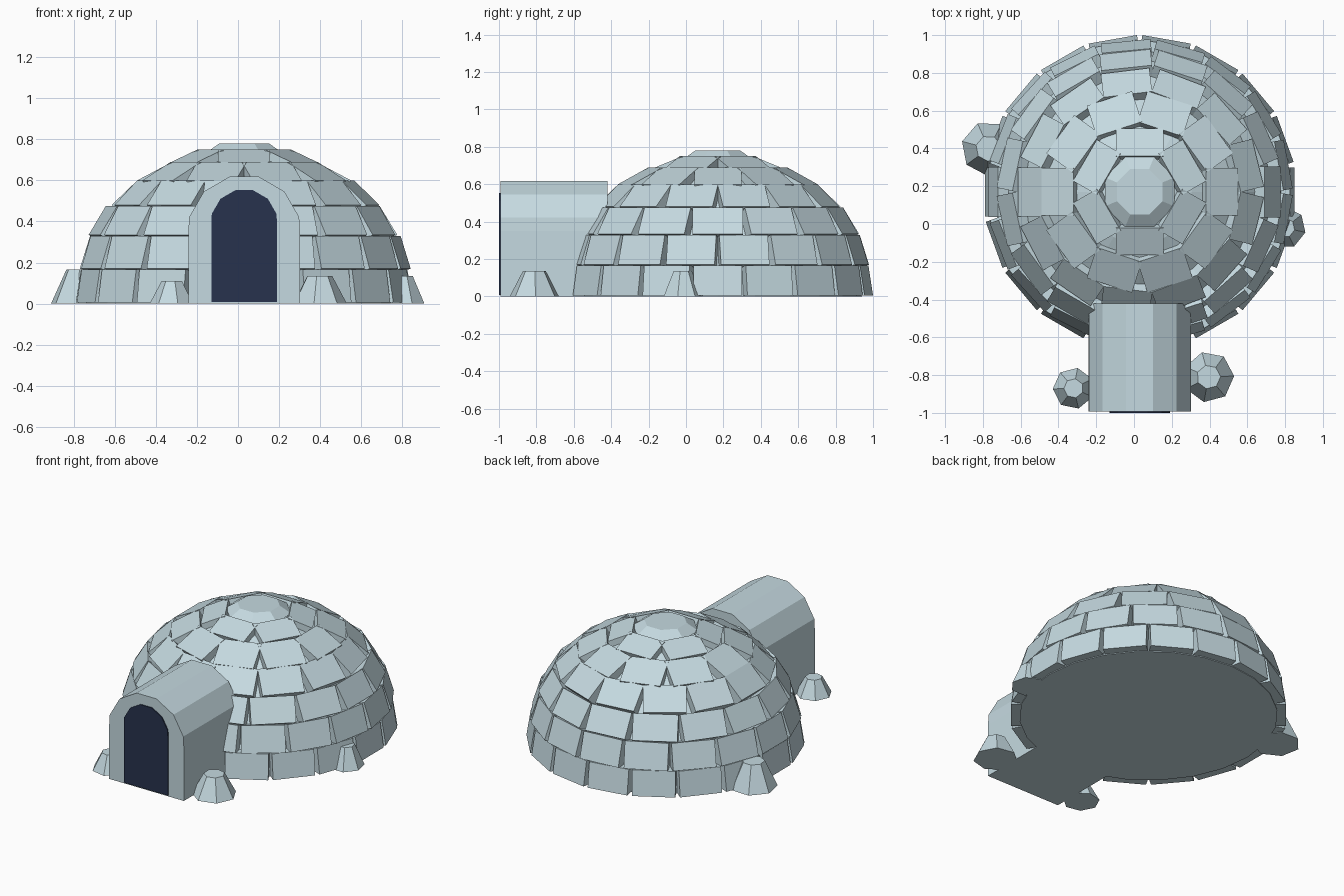
import bpy, bmesh, math
from mathutils import Vector

if "Cube" in bpy.data.objects:
    bpy.data.objects.remove(bpy.data.objects["Cube"])

CENTRE = Vector((0.03, 0.17, 0))


def material(name, rgb):
    mat = bpy.data.materials.new(name)
    mat.use_nodes = True
    mat.diffuse_color = (*rgb, 1)
    mat.node_tree.nodes["Principled BSDF"].inputs["Base Color"].default_value = (*rgb, 1)
    return mat


SNOW = material("snow_blue", (0.56, 0.70, 0.75))
DARK = material("dark_navy", (0.02, 0.032, 0.075))


def finish(name, bm, mat):
    bmesh.ops.recalc_face_normals(bm, faces=bm.faces)
    mesh = bpy.data.meshes.new(name)
    bm.to_mesh(mesh)
    bm.free()
    mesh.materials.append(mat)
    obj = bpy.data.objects.new(name, mesh)
    bpy.context.collection.objects.link(obj)
    return obj


def frustum(name, x, y, z, r_low, r_high, height, sides, turn=0):
    bm = bmesh.new()
    bmesh.ops.create_cone(bm, cap_ends=True, segments=sides, radius1=r_low,
                          radius2=r_high, depth=height)
    obj = finish(name, bm, SNOW)
    obj.location = (x, y, z + height / 2)
    obj.rotation_euler.z = math.radians(turn)


# Inner dome that closes the gaps between the blocks
bm = bmesh.new()
rings = []
for i in range(8):
    a = math.radians(i * 11.5)
    r, z = 0.77 * math.cos(a), 0.735 * math.sin(a)
    rings.append([bm.verts.new(CENTRE + Vector((r * math.cos(t), r * math.sin(t), z)))
                  for t in (math.tau * k / 24 for k in range(24))])
for low, high in zip(rings, rings[1:]):
    for k in range(24):
        n = (k + 1) % 24
        bm.faces.new((low[k], low[n], high[n], high[k]))
bm.faces.new(rings[0])
bm.faces.new(rings[-1])
finish("inner_dome", bm, SNOW)


# Courses of straight, leaning blocks: count, bottom radius and z, top radius and z
COURSES = [
    (18, 0.82, 0.005, 0.795, 0.165),
    (17, 0.80, 0.17, 0.75, 0.33),
    (15, 0.745, 0.335, 0.66, 0.475),
    (13, 0.645, 0.48, 0.52, 0.60),
    (10, 0.52, 0.60, 0.35, 0.69),
    (6, 0.335, 0.69, 0.19, 0.75),
]
THICK = 0.07
for row, (count, r0, z0, r1, z1) in enumerate(COURSES):
    bm = bmesh.new()
    half = 0.46 * math.tau * (r0 + r1) / 2 / count
    inward = Vector((z0 - z1, r0 - r1)).normalized() * THICK
    inward.y = -abs(inward.y) if row else 0
    section = [(r0, z0), (r1, z1), (r1 + inward.x, z1 + inward.y),
               (r0 + inward.x, z0 + inward.y)]
    for k in range(count):
        a = math.tau * (k + 0.5 * (row % 2)) / count
        out = Vector((math.cos(a), math.sin(a), 0))
        side = Vector((-out.y, out.x, 0))
        ends = [[bm.verts.new(CENTRE + out * r + side * s + Vector((0, 0, z)))
                 for r, z in section] for s in (-half, half)]
        bm.faces.new(ends[0])
        bm.faces.new(ends[1])
        for i in range(4):
            j = (i + 1) % 4
            bm.faces.new((ends[0][i], ends[0][j], ends[1][j], ends[1][i]))
    finish(f"block_course_{row + 1}", bm, SNOW)

# Crown stone
frustum("crown_stone", CENTRE.x, CENTRE.y, 0.735, 0.20, 0.13, 0.045, 8, 22.5)


# Arched solid running along y, with a twelve-sided round top
def arch(name, radius, spring, base, y0, y1, mat):
    profile = [(radius * 0.98, base), (radius * 0.98, spring)]
    profile += [(radius * math.cos(math.radians(d)), spring + radius * math.sin(math.radians(d)))
                for d in range(15, 180, 30)]
    profile += [(-radius * 0.98, spring), (-radius * 0.98, base)]
    bm = bmesh.new()
    face = bm.faces.new([bm.verts.new((CENTRE.x + x, y0, z)) for x, z in profile])
    new = bmesh.ops.extrude_face_region(bm, geom=[face])["geom"]
    bmesh.ops.translate(bm, vec=(0, y1 - y0, 0),
                        verts=[v for v in new if isinstance(v, bmesh.types.BMVert)])
    finish(name, bm, mat)


arch("entrance_tunnel", 0.277, 0.35, 0, -0.993, -0.42, SNOW)
arch("doorway", 0.163, 0.395, 0.008, -1.0, -0.991, DARK)

# Snow lumps around the base: x, y, radius, height, turn
LUMPS = [
    (-0.77, 0.40, 0.145, 0.165, 75),
    (0.395, -0.81, 0.135, 0.135, 15),
    (-0.32, -0.87, 0.11, 0.11, 40),
    (0.80, -0.02, 0.11, 0.135, 0),
]
for i, (x, y, r, h, turn) in enumerate(LUMPS):
    frustum(f"snow_lump_{i + 1}", x, y, 0, r, r * 0.47, h, 7, turn)
